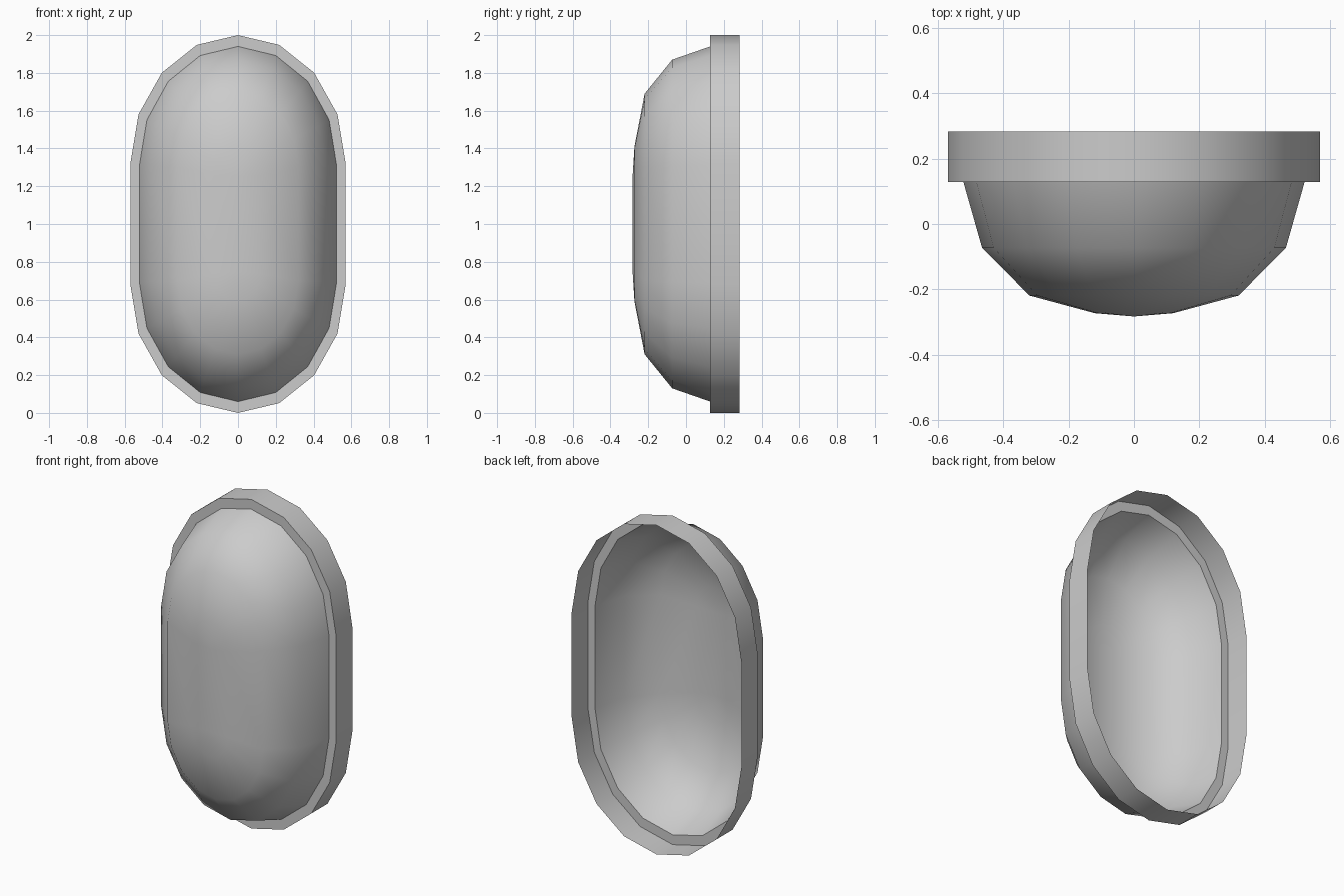
import bpy, bmesh
from math import pi, sin, cos, radians

if "Cube" in bpy.data.objects:
    bpy.data.objects.remove(bpy.data.objects["Cube"])

SEG = 8  # segments in each rounded end


def oval(rx, rz, straight):
    """Upright capsule outline around z = 1, as (x, z) points."""
    top = [(rx * cos(pi * i / SEG), 1 + straight + rz * sin(pi * i / SEG)) for i in range(SEG + 1)]
    return top + [(-x, 2 - z) for x, z in top]


def loft(name, sections):
    """Open shell through oval sections (y, rx, rz, straight), back to front."""
    bm = bmesh.new()
    rings = [[bm.verts.new((x, y, z)) for x, z in oval(rx, rz, s)]
             for y, rx, rz, s in sections]
    n = len(rings[0])
    for a, b in zip(rings, rings[1:]):
        for i in range(n):
            j = (i + 1) % n
            bm.faces.new((a[i], a[j], b[j], b[i]))
    bmesh.ops.remove_doubles(bm, verts=bm.verts, dist=1e-4)
    bm.normal_update()
    # front-facing outside: the dome faces -y
    if sum(f.normal.y * f.calc_area() for f in bm.faces) > 0:
        bmesh.ops.reverse_faces(bm, faces=bm.faces)
    me = bpy.data.meshes.new(name)
    bm.to_mesh(me)
    bm.free()
    ob = bpy.data.objects.new(name, me)
    bpy.context.collection.objects.link(ob)
    bpy.ops.object.select_all(action='DESELECT')
    ob.select_set(True)
    bpy.context.view_layer.objects.active = ob
    bpy.ops.object.shade_smooth_by_angle(angle=radians(50))
    return ob


# mounting rim with its narrow front ledge
loft("rim", [
    (0.283, 0.57, 0.68, 0.32),
    (0.128, 0.57, 0.68, 0.32),
    (0.128, 0.522, 0.63, 0.31),
])

# hollow domed cover, closing to a centre ridge
loft("domed_cover", [
    (0.128, 0.522, 0.63, 0.31),
    (-0.073, 0.465, 0.563, 0.307),
    (-0.219, 0.32, 0.39, 0.30),
    (-0.273, 0.12, 0.15, 0.26),
    (-0.283, 0.0, 0.0, 0.25),
])
